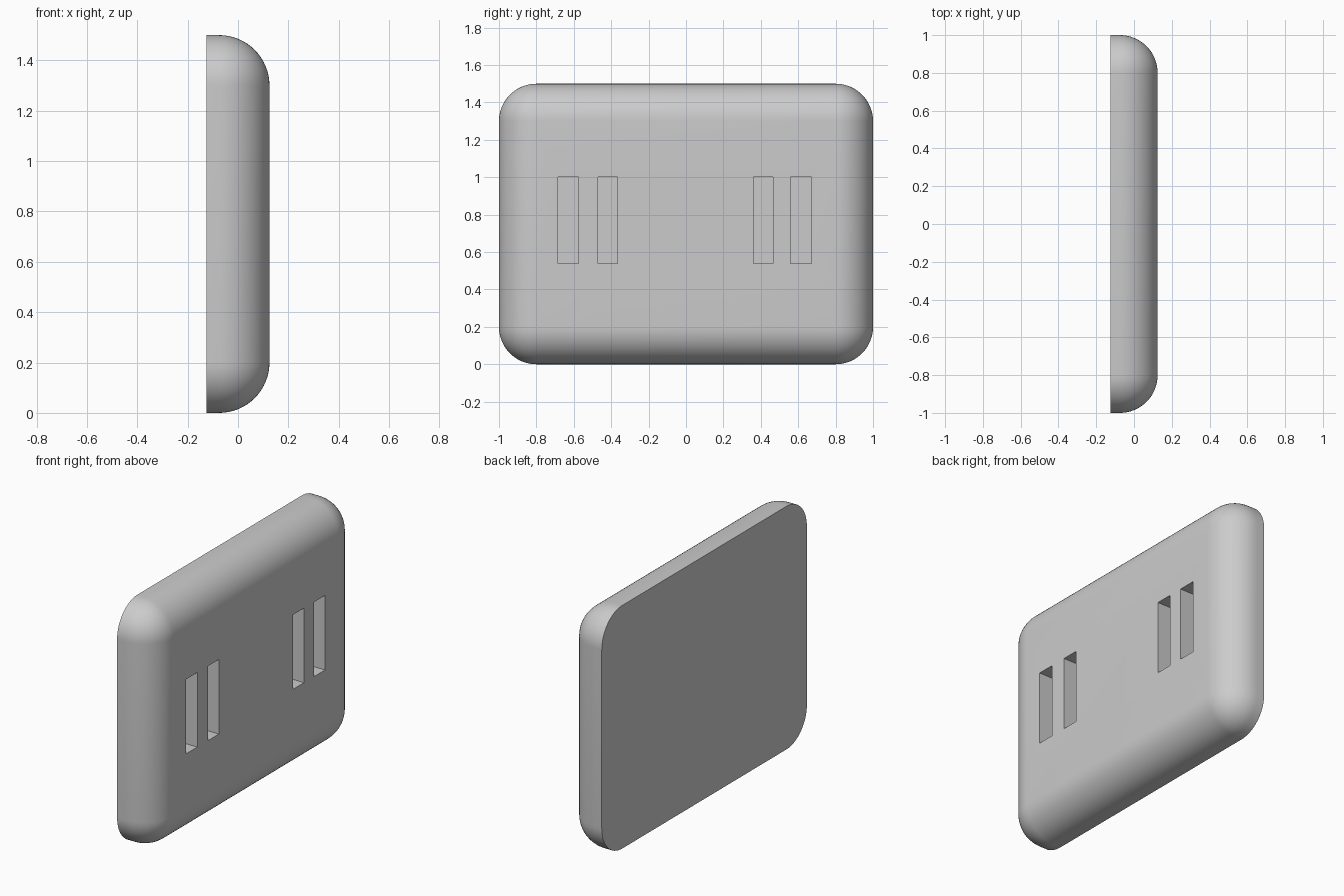
import bpy, bmesh

if "Cube" in bpy.data.objects:
    bpy.data.objects.remove(bpy.data.objects["Cube"])

FRONT = 0.125      # x of the slotted face
DEPTH = 0.15       # how far the slots go in


def box(name, lo, hi):
    bm = bmesh.new()
    bmesh.ops.create_cube(bm, size=1)
    for v in bm.verts:
        v.co = [l if c < 0 else h for c, l, h in zip(v.co, lo, hi)]
    mesh = bpy.data.meshes.new(name)
    bm.to_mesh(mesh)
    bm.free()
    obj = bpy.data.objects.new(name, mesh)
    bpy.context.collection.objects.link(obj)
    return obj


# Wall plate: every edge rounded except the flat back rim
plate = box("wall_plate", (-FRONT, -1, 0), (FRONT, 1, 1.5))
bm = bmesh.new()
bm.from_mesh(plate.data)
edges = [e for e in bm.edges if any(v.co.x > 0 for v in e.verts)]
bmesh.ops.bevel(bm, geom=edges, offset=0.2, offset_type='OFFSET', segments=16,
                profile=0.5, affect='EDGES', clamp_overlap=False)
bm.to_mesh(plate.data)
bm.free()

bpy.context.view_layer.objects.active = plate
plate.select_set(True)

# Four blind vertical slots
for i, (y0, y1) in enumerate([(-0.685, -0.575), (-0.47, -0.365),
                              (0.36, 0.465), (0.56, 0.67)]):
    cutter = box(f"slot_cutter_{i}", (FRONT - DEPTH, y0, 0.54), (FRONT + 0.1, y1, 1.0))
    cutter.hide_render = True
    mod = plate.modifiers.new("slot", 'BOOLEAN')
    mod.operation = 'DIFFERENCE'
    mod.solver = 'EXACT'
    mod.object = cutter
    bpy.ops.object.modifier_apply(modifier=mod.name)
    bpy.data.objects.remove(cutter)

bpy.ops.object.shade_smooth_by_angle(angle=0.6)
